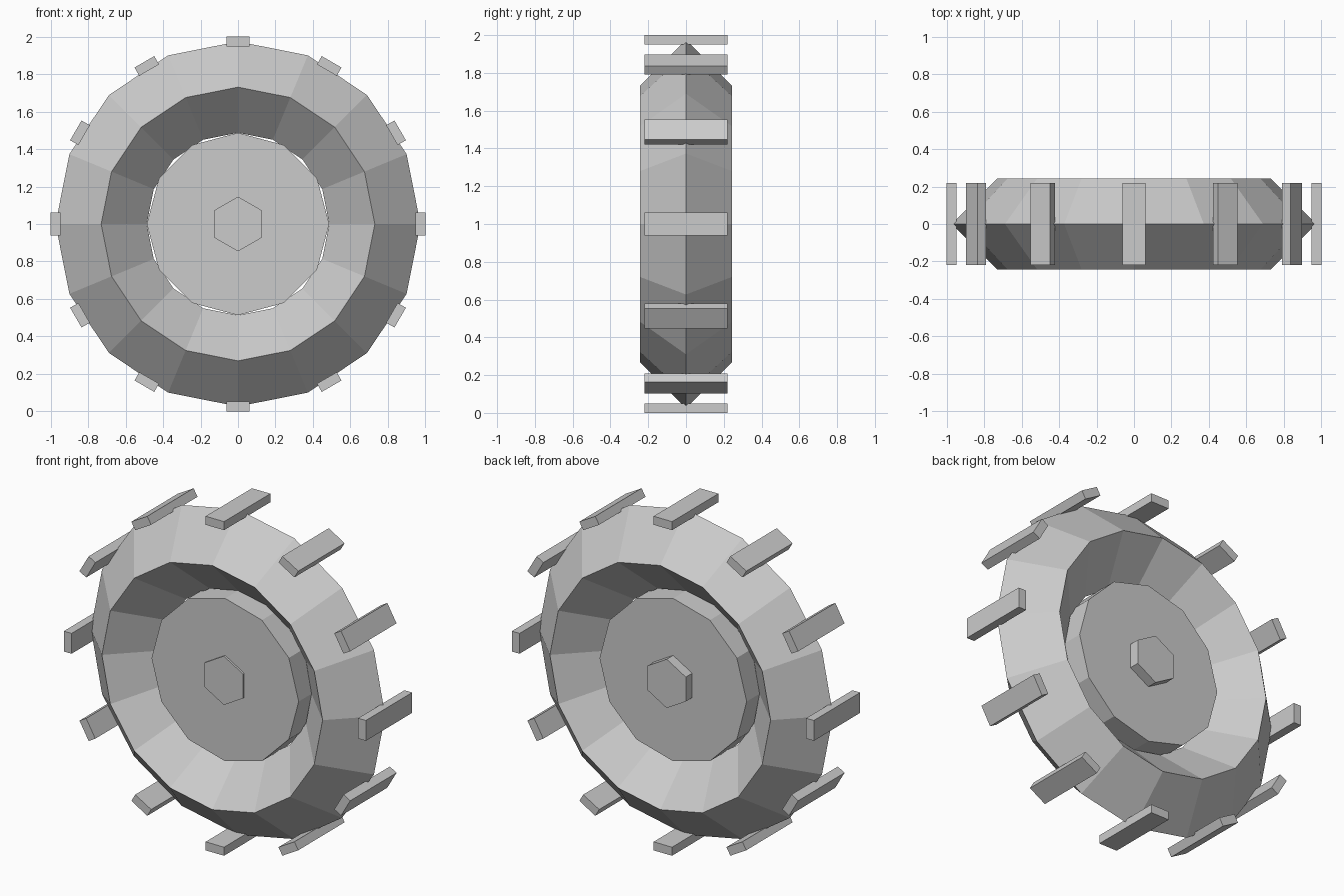
import bpy, math

if "Cube" in bpy.data.objects:
    bpy.data.objects.remove(bpy.data.objects["Cube"])

S = 1 / 0.82                      # overall scale so the treads reach radius 1
CENTRE_Z = 1.0
SIDEWAYS = (math.pi / 2, 0, 0)    # axle along y


def disc(name, sides, radius, y_front, y_back):
    bpy.ops.mesh.primitive_cylinder_add(
        vertices=sides, radius=radius * S, depth=(y_back - y_front) * S,
        location=(0, (y_front + y_back) / 2 * S, CENTRE_Z), rotation=SIDEWAYS)
    bpy.context.object.name = name


# tyre: 16-sided ring with a diamond cross-section
bpy.ops.mesh.primitive_torus_add(
    major_segments=16, minor_segments=4, major_radius=0.6 * S,
    minor_radius=0.2 * S, location=(0, 0, CENTRE_Z), rotation=SIDEWAYS)
tyre = bpy.context.object
tyre.name = "tyre"
tyre.data.polygons.foreach_set("use_smooth", [False] * len(tyre.data.polygons))

# hub disc and axle nut (sticks out further at the back)
disc("hub", 12, 0.4, -0.1, 0.1)
disc("axle_nut", 6, 0.12, -0.11, 0.15)

# twelve tread blocks around the rim
for i in range(12):
    a = i * math.tau / 12
    bpy.ops.mesh.primitive_cube_add(
        size=1,
        location=(0.8 * S * math.sin(a), 0, CENTRE_Z + 0.8 * S * math.cos(a)),
        rotation=(0, a, 0))
    tread = bpy.context.object
    tread.name = f"tread_{i + 1}"
    tread.scale = (0.1 * S, 0.36 * S, 0.042 * S)
